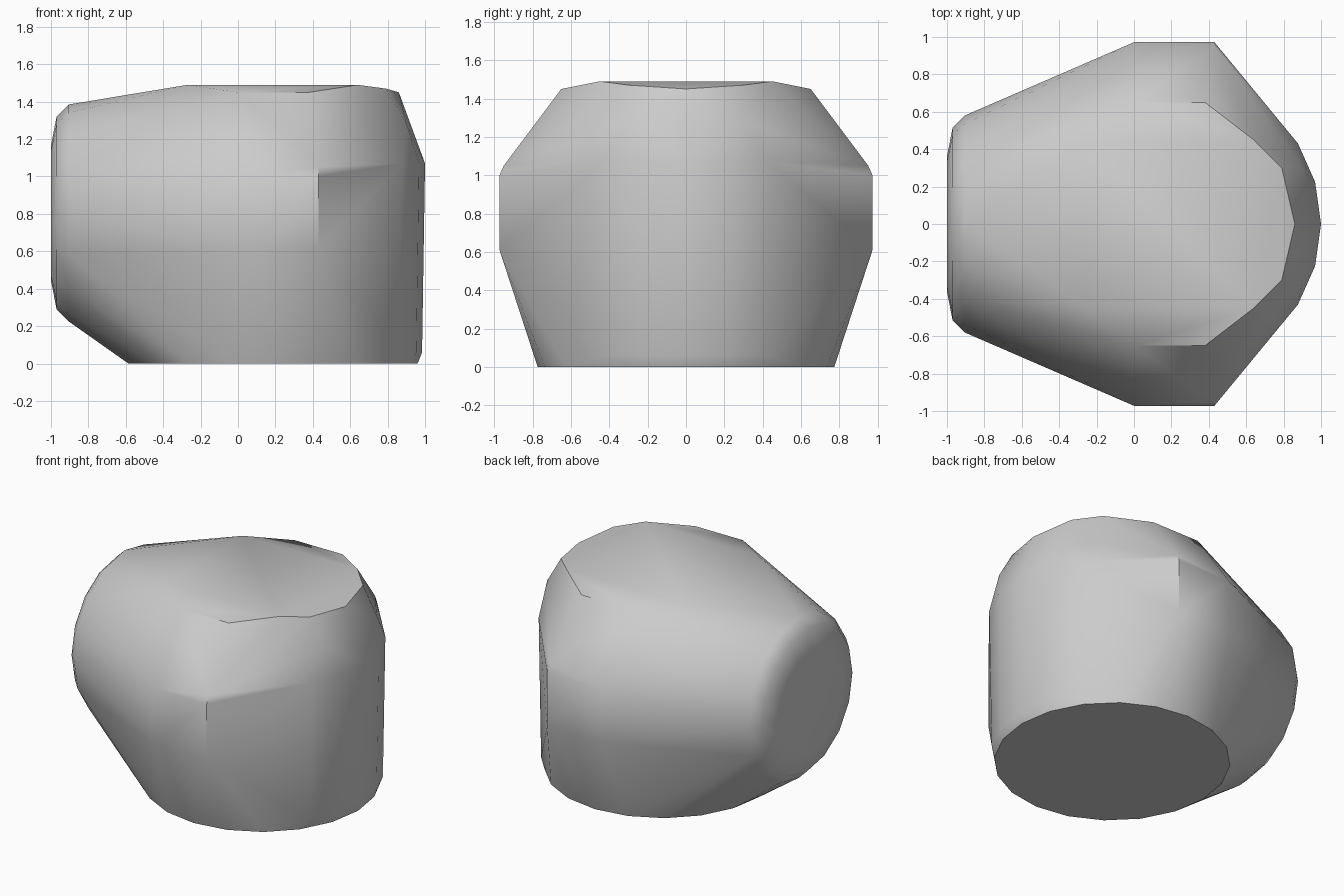
import bpy, bmesh
from math import sin, cos, tau, radians

cube = bpy.data.objects.get("Cube")
if cube:
    bpy.data.objects.remove(cube, do_unlink=True)

# Plain grey material
grey = bpy.data.materials.new("plain_grey")
grey.use_nodes = True
colour = (0.6, 0.6, 0.6, 1)
grey.diffuse_color = colour
grey.node_tree.nodes["Principled BSDF"].inputs["Base Color"].default_value = colour

CENTRE = 0.187   # x of the upright column
DISC_Z = 0.805   # height of the flat end disc


def upright_arc(radius, z, angles):
    return [(CENTRE + radius * cos(a), radius * sin(a), z) for a in angles]


def end_ring(x, radius, sides=16):
    return [(x, radius * cos(tau * i / sides), DISC_Z + radius * sin(tau * i / sides))
            for i in range(sides)]


def both_sides(points):
    return [(x, s * y, z) for x, y, z in points for s in (-1, 1)]


points = []

# Round base
points += upright_arc(0.773, 0, [tau * i / 20 for i in range(20)])

# Curved right-hand wall
wall = [radians(a) for a in (-32, -16, 0, 16, 32)]
points += upright_arc(0.797, 0.06, wall)
points += upright_arc(0.813, 1.07, wall)

# Rounded end disc
for x, radius in ((-1, 0.36), (-0.97, 0.515), (-0.905, 0.58)):
    points += end_ring(x, radius)

# Flat side panels
points += both_sides([(0, 0.972, 0.61), (0.43, 0.972, 0.61),
                      (0, 0.972, 1.0), (0.43, 0.972, 1.0), (0.43, 0.95, 1.05)])

# Top plate, its bevelled rim and the right shoulder
points += both_sides([(-0.27, 0.44, 1.49), (0.64, 0.45, 1.49),
                      (0, 0.65, 1.45), (0.38, 0.65, 1.45),
                      (0.79, 0.3, 1.47), (0.9, 0.3, 1.28)])
points.append((0.86, 0, 1.45))

# Skin the sections into one closed shell
bm = bmesh.new()
for p in points:
    bm.verts.new(p)
bmesh.ops.remove_doubles(bm, verts=bm.verts, dist=0.001)
hull = bmesh.ops.convex_hull(bm, input=bm.verts)
loose = {g for g in hull["geom_interior"] + hull["geom_unused"]
         if isinstance(g, bmesh.types.BMVert)}
bmesh.ops.delete(bm, geom=list(loose), context='VERTS')
bmesh.ops.dissolve_limit(bm, angle_limit=radians(1), verts=bm.verts, edges=bm.edges)
bmesh.ops.recalc_face_normals(bm, faces=bm.faces)

mesh = bpy.data.meshes.new("body")
bm.to_mesh(mesh)
bm.free()
mesh.materials.append(grey)
body = bpy.data.objects.new("body", mesh)
bpy.context.collection.objects.link(body)

# Soft shading across shallow facets
bpy.ops.object.select_all(action='DESELECT')
body.select_set(True)
bpy.context.view_layer.objects.active = body
bpy.ops.object.shade_smooth_by_angle(angle=radians(35))
